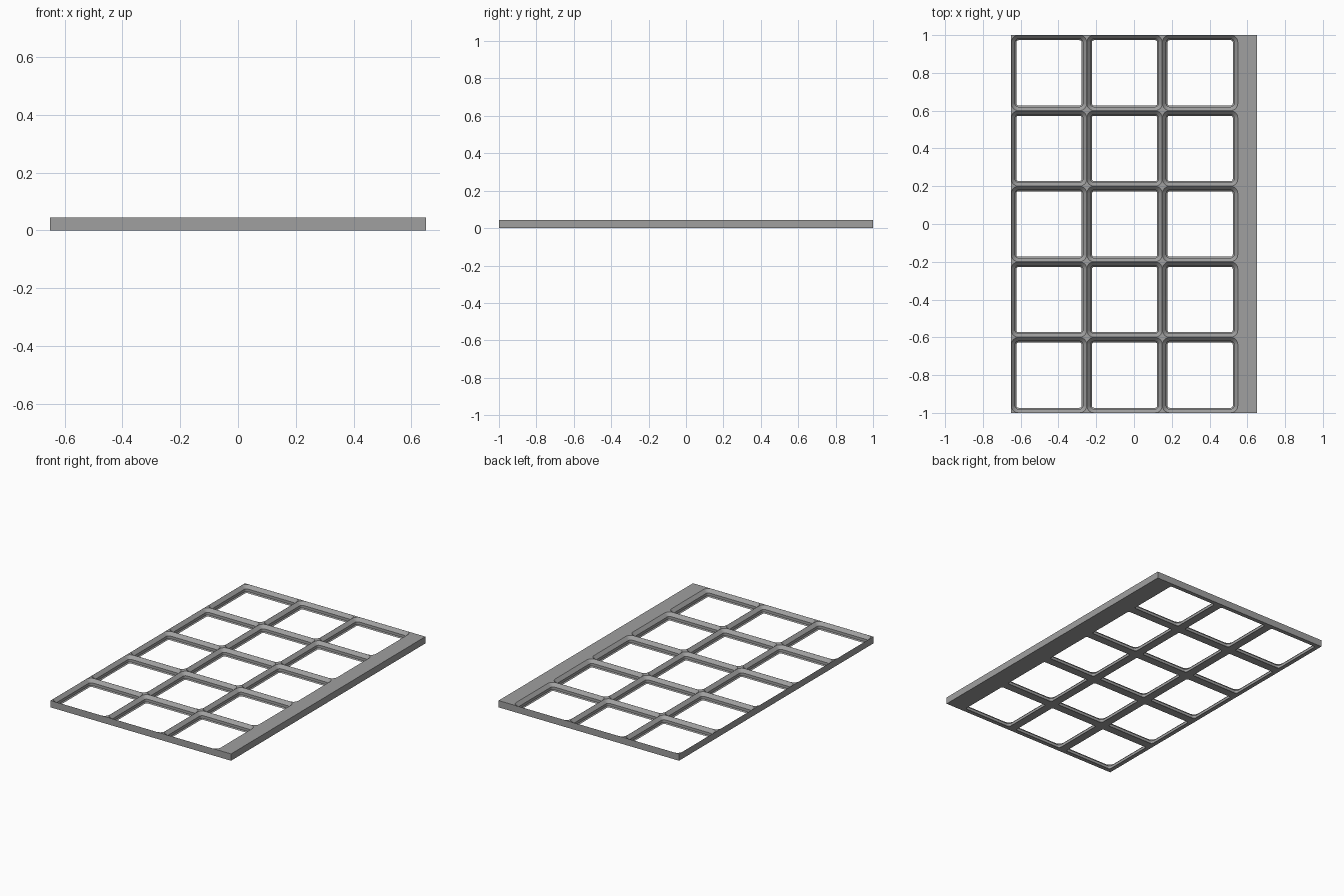
import bpy, bmesh, math

if "Cube" in bpy.data.objects:
    bpy.data.objects.remove(bpy.data.objects["Cube"])

MM = 0.4 / 42                 # cell pitch is 0.4
PITCH, HALF = 0.4, 0.2
H = 4.65 * MM                 # plate height
COLS, ROWS = 3, 5
X0, Y0, X1 = -0.65, -1.0, 0.65
SEG = 8                       # segments per rounded corner

# socket profile: (inset from cell edge, height), top to bottom
PROFILE = [(0.0005, H), (2.15 * MM, 2.5 * MM), (2.15 * MM, 0.7 * MM), (2.85 * MM, 0)]
RADIUS = 4 * MM               # corner radius at the rim

bm = bmesh.new()


def ring(cx, cy, inset, z):
    """Rounded square loop of one socket."""
    r = RADIUS - inset
    c = HALF - inset - r
    verts = []
    for q, (sx, sy) in enumerate([(1, 1), (-1, 1), (-1, -1), (1, -1)]):
        for i in range(SEG + 1):
            a = math.pi / 2 * (q + i / SEG)
            verts.append(bm.verts.new((cx + sx * c + r * math.cos(a),
                                       cy + sy * c + r * math.sin(a), z)))
    return verts


def cap(loop, cx, cy, z):
    """Flat faces from a loop out to the square cell border."""
    n = SEG + 1
    corners = [bm.verts.new((cx + sx * HALF, cy + sy * HALF, z))
               for sx, sy in [(1, 1), (-1, 1), (-1, -1), (1, -1)]]
    for q in range(4):
        for i in range(SEG):
            bm.faces.new((loop[q * n + i], loop[q * n + i + 1], corners[q]))
        nxt = (q + 1) % 4
        bm.faces.new((loop[q * n + SEG], loop[nxt * n], corners[nxt], corners[q]))


# sockets
for col in range(COLS):
    for row in range(ROWS):
        cx, cy = X0 + (col + 0.5) * PITCH, Y0 + (row + 0.5) * PITCH
        loops = [ring(cx, cy, d, z) for d, z in PROFILE]
        for a, b in zip(loops, loops[1:]):
            for i in range(len(a)):
                j = (i + 1) % len(a)
                bm.faces.new((a[i], a[j], b[j], b[i]))
        cap(loops[0], cx, cy, H)
        cap(loops[-1], cx, cy, 0)

# plain margin strip along the right side
xm = X0 + COLS * PITCH
for row in range(ROWS):
    y = Y0 + row * PITCH
    for z in (0, H):
        bm.faces.new([bm.verts.new(p) for p in
                      ((xm, y, z), (X1, y, z), (X1, y + PITCH, z), (xm, y + PITCH, z))])

# weld, then close the outer walls
bmesh.ops.remove_doubles(bm, verts=bm.verts[:], dist=0.0001)
bmesh.ops.bridge_loops(bm, edges=[e for e in bm.edges if e.is_boundary])
bmesh.ops.recalc_face_normals(bm, faces=bm.faces[:])

mesh = bpy.data.meshes.new("grid_baseplate")
bm.to_mesh(mesh)
bm.free()
plate = bpy.data.objects.new("grid_baseplate", mesh)
bpy.context.collection.objects.link(plate)

grey = bpy.data.materials.new("mid_grey")
grey.diffuse_color = (0.35, 0.35, 0.35, 1)
grey.use_nodes = True
grey.node_tree.nodes["Principled BSDF"].inputs["Base Color"].default_value = grey.diffuse_color
mesh.materials.append(grey)

bpy.context.view_layer.objects.active = plate
plate.select_set(True)
bpy.ops.object.shade_smooth_by_angle(angle=math.radians(30))
